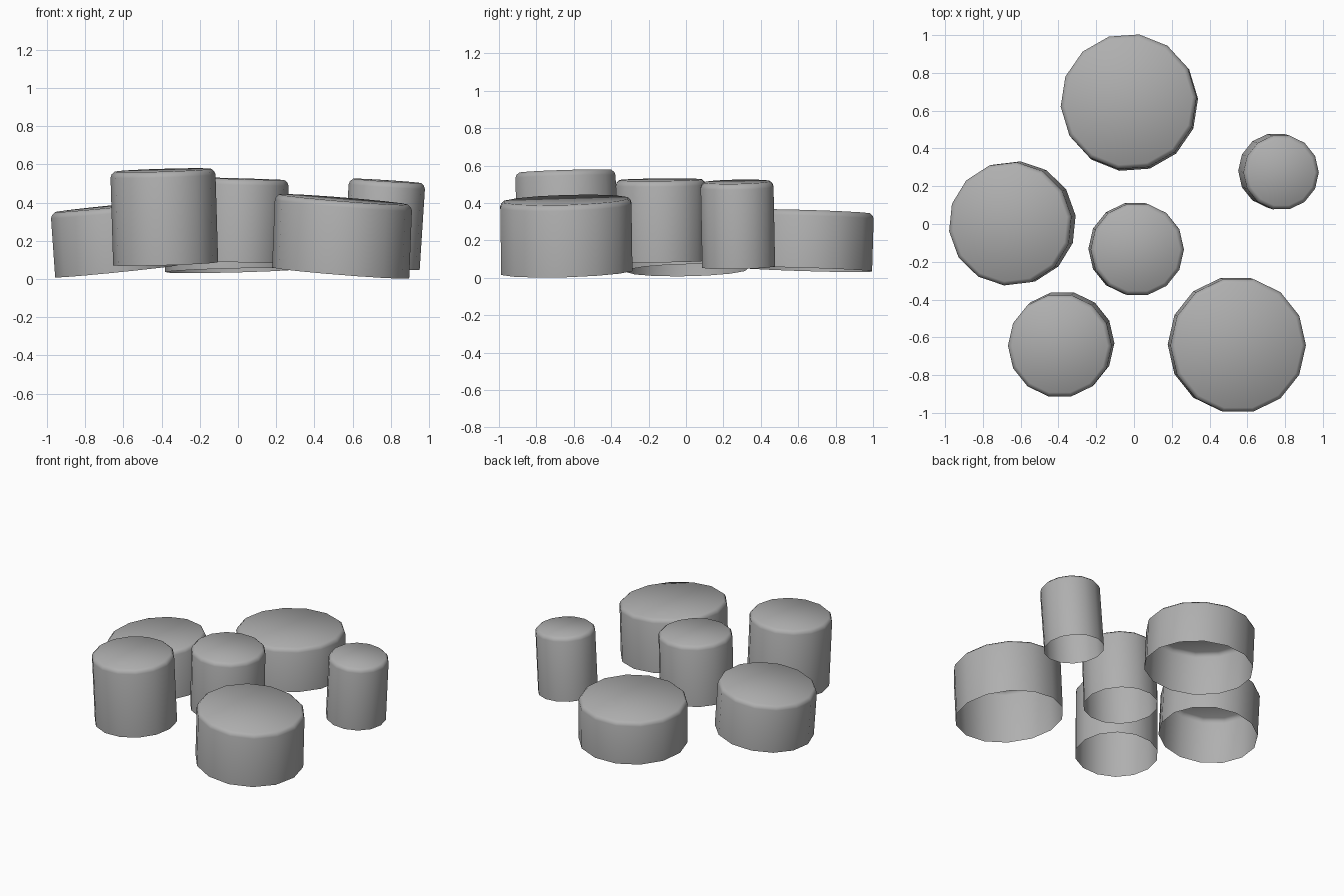
import bpy, bmesh, math
from mathutils import Vector, Matrix

if "Cube" in bpy.data.objects:
    bpy.data.objects.remove(bpy.data.objects["Cube"])

SIDES = 14

# dark grey finish
grey = bpy.data.materials.new("dark_grey")
grey.diffuse_color = (0.43, 0.43, 0.43, 1)
grey.use_nodes = True
grey.node_tree.nodes["Principled BSDF"].inputs["Base Color"].default_value = grey.diffuse_color


def stump(name, cx, cy, base_z, radius, height, slope_x, slope_y, turn=0, lean=1.0):
    """Open-bottomed, slightly tilted drum with a small bevelled top rim."""
    normal = Vector((-slope_x, -slope_y, 1)).normalized()
    axis = Vector((-slope_x * lean, -slope_y * lean, 1)).normalized()
    base = Vector((cx, cy, base_z)) - Vector((axis.x, axis.y, 0)) * height / 2
    rot = Vector((0, 0, 1)).rotation_difference(normal).to_matrix()

    bm = bmesh.new()
    profile = [(radius, 0), (radius, height - 0.03),
               (radius - 0.006, height - 0.014), (radius - 0.022, height)]
    rings = []
    for r, z in profile:
        ring = []
        for i in range(SIDES):
            a = math.radians(turn) + 2 * math.pi * i / SIDES
            ring.append(bm.verts.new(base + axis * z + rot @ Vector((r * math.cos(a), r * math.sin(a), 0))))
        rings.append(ring)
    # walls and rim
    for lo, hi in zip(rings, rings[1:]):
        for i in range(SIDES):
            j = (i + 1) % SIDES
            bm.faces.new((lo[i], lo[j], hi[j], hi[i]))
    # flat top
    bm.faces.new(rings[-1])
    for f in bm.faces:
        f.smooth = True
    mesh = bpy.data.meshes.new(name)
    bm.to_mesh(mesh)
    bm.free()
    mesh.materials.append(grey)
    obj = bpy.data.objects.new(name, mesh)
    bpy.context.collection.objects.link(obj)
    return obj


# low wide stumps
stump("back_wide_stump", -0.025, 0.643, 0.045, 0.361, 0.31, 0.025, -0.03, 4)
stump("front_right_wide_stump", 0.545, -0.64, 0.032, 0.36, 0.385, -0.08, 0.03, 0, 0.5)
stump("left_wide_stump", -0.645, 0.003, 0.041, 0.328, 0.34, 0.1, 0.02, 7, 0.7)
# tall narrow stumps
stump("front_left_tall_stump", -0.386, -0.638, 0.08, 0.275, 0.49, 0.03, 0.03)
stump("centre_tall_stump", 0.012, -0.133, 0.09, 0.247, 0.435, -0.03, 0.01)
stump("right_thin_stump", 0.766, 0.277, 0.06, 0.2, 0.455, -0.065, 0.02)
